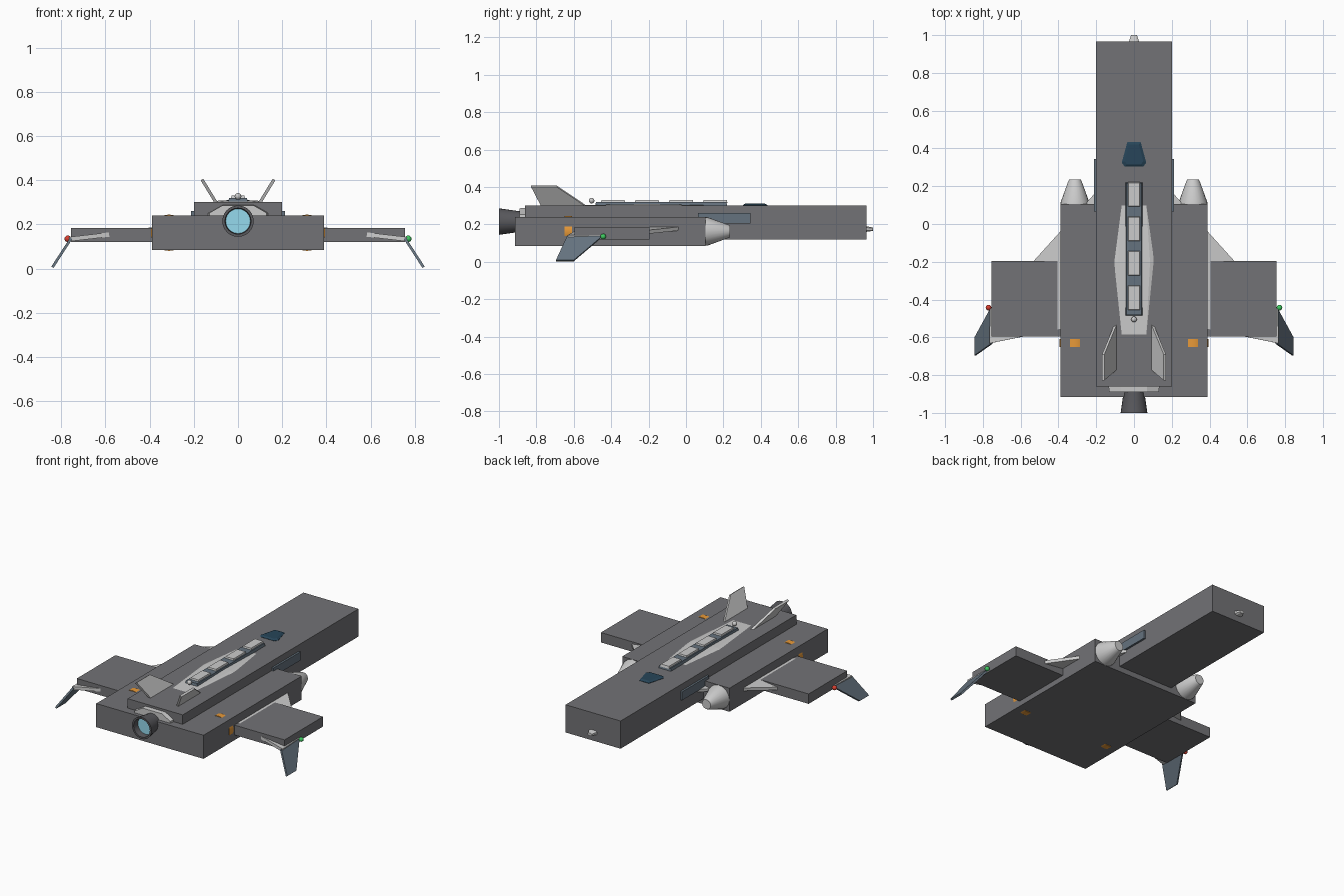
import bpy, bmesh, math
from mathutils import Vector

if "Cube" in bpy.data.objects:
    bpy.data.objects.remove(bpy.data.objects["Cube"])


def mat(name, r, g, b):
    m = bpy.data.materials.new(name)
    m.diffuse_color = (r, g, b, 1)
    m.use_nodes = True
    m.node_tree.nodes["Principled BSDF"].inputs["Base Color"].default_value = m.diffuse_color
    return m


DARK = mat("dark_grey", .17, .17, .18)
SLATE = mat("slate", .13, .17, .21)
GLASS = mat("glass", .02, .06, .1)
ORANGE = mat("orange", .8, .32, .04)
RED = mat("red", .7, .05, .03)
GREEN = mat("green", .05, .6, .12)
GLOW = mat("glow", .3, .7, .85)
METAL = mat("metal", .1, .1, .11)


def finish(bm, name, material=None, smooth=False):
    bmesh.ops.recalc_face_normals(bm, faces=bm.faces)
    me = bpy.data.meshes.new(name)
    bm.to_mesh(me)
    bm.free()
    ob = bpy.data.objects.new(name, me)
    bpy.context.collection.objects.link(ob)
    if material:
        me.materials.append(material)
    if smooth:
        bpy.ops.object.select_all(action='DESELECT')
        ob.select_set(True)
        bpy.context.view_layer.objects.active = ob
        bpy.ops.object.shade_smooth_by_angle(angle=math.radians(35))
    return ob


def loft(name, rings, material=None, smooth=False, cap=True):
    """Skin a list of equal-length point rings."""
    bm = bmesh.new()
    vs = [[bm.verts.new(p) for p in r] for r in rings]
    n = len(vs[0])
    for a, b in zip(vs, vs[1:]):
        for i in range(n):
            j = (i + 1) % n
            bm.faces.new((a[i], a[j], b[j], b[i]))
    if cap:
        bm.faces.new(vs[0])
        bm.faces.new(vs[-1])
    return finish(bm, name, material, smooth)


def box(name, x0, x1, y0, y1, z0, z1, material=None, inset=0):
    def ring(z, i):
        return [(x0 + i, y0 + i, z), (x1 - i, y0 + i, z), (x1 - i, y1 - i, z), (x0 + i, y1 - i, z)]
    return loft(name, [ring(z0, 0), ring(z1, inset)], material)


def lathe(name, x, z, profile, material=None, n=24, cap=True):
    """Revolve (y, radius) profile about an axis parallel to y."""
    rings = [[(x + r * math.cos(2 * math.pi * i / n), y, z + r * math.sin(2 * math.pi * i / n))
              for i in range(n)] for y, r in profile]
    return loft(name, rings, material, True, cap)


def plate(name, pts, thick, side, material=None):
    """Thin four-point panel, mirrored by side."""
    p = [Vector((x * side, y, z)) for x, y, z in pts]
    nrm = (p[2] - p[0]).cross(p[3] - p[1]).normalized() * thick / 2
    return loft(name, [[v - nrm for v in p], [v + nrm for v in p]], material)


def ball(name, loc, r, material=None):
    bm = bmesh.new()
    bmesh.ops.create_uvsphere(bm, u_segments=16, v_segments=10, radius=r)
    bmesh.ops.translate(bm, verts=bm.verts, vec=loc)
    return finish(bm, name, material, True)


# Main dark blocks: fuselage, engine deck, wings
box("fuselage_block", -.2, .2, -.86, .965, .12, .302, DARK)
box("engine_deck", -.39, .39, -.915, .105, .085, .24, DARK)
box("wing_block", -.755, .755, -.595, -.195, .12, .185, DARK)

# Faceted inner hull: shows at the spine, tail and nose tip
stations = [(-.89, .13, .07, .286, .13), (-.58, .18, .065, .3022, .125), (-.2, .195, .085, .309, .125),
            (.095, .19, .065, .3022, .125), (.5, .12, .05, .26, .13), (.965, .028, .014, .19, .16),
            (1, .015, .008, .183, .165)]
rings = []
for y, w, f, t, b in stations:
    u, l = t - .22 * (t - b), b + .22 * (t - b)
    rings.append([(x, y, z) for x, z in ((f, t), (w, u), (w, l), (f, b), (-f, b), (-w, l), (-w, u), (-f, t))])
loft("inner_hull", rings)

# Canopy
outline = [(-.05, .305), (.05, .305), (.065, .325), (.035, .435), (-.035, .435), (-.065, .325)]
loft("canopy", [[(x, y, .29) for x, y in outline],
                [(x, y, .304) for x, y in outline],
                [(x * .75, .36 + (y - .36) * .8, .311) for x, y in outline]], GLASS)

# Dorsal tray with four panels and beacon
box("dorsal_tray", -.046, .046, -.487, .222, .295, .32, SLATE, .006)
for i in range(4):
    y = -.39 + i * .182
    box(f"dorsal_panel_{i + 1}", -.033, .033, y - .066, y + .066, .315, .33, None, .004)
ball("beacon", (0, -.505, .327), .015)

# Main engine nozzle with glowing disc
lathe("main_nozzle", 0, .215, [(-.87, .055), (-.89, .055), (-1, .071), (-1, .059), (-.95, .055)], METAL, 24, False)
lathe("main_glow", 0, .215, [(-.96, .057), (-.955, .057)], GLOW)

for s, tag in ((1, "right"), (-1, "left")):
    # Nacelle with nose cone and orange band
    cx = .3125 * s
    lathe(f"nacelle_{tag}", cx, .1625, [(-.914, .0775), (.104, .0775)])
    lathe(f"nacelle_cone_{tag}", cx, .1625, [(.1, .077), (.115, .076), (.225, .036), (.235, .031)])
    lathe(f"nacelle_band_{tag}", cx, .1625, [(-.65, .082), (-.61, .082)], ORANGE, 32)
    # Side intake
    a, b = sorted((.17 * s, .213 * s))
    box(f"side_intake_{tag}", a, b, .065, .345, .204, .26, SLATE)
    # Thin swept wing with droop
    plate(f"wing_{tag}", [(.19, .18, .2), (.76, -.45, .133), (.765, -.632, .133), (.19, -.515, .2)], .02, s)
    # Drooping wingtip fin
    plate(f"wingtip_fin_{tag}", [(.755, -.445, .137), (.755, -.635, .137), (.84, -.695, .006), (.84, -.6, .006)],
          .012, s, SLATE)
    # Canted tail fin
    plate(f"tail_fin_{tag}", [(.095, -.525, .292), (.095, -.77, .292), (.163, -.828, .403), (.163, -.69, .403)],
          .014, s)
    # Navigation light
    ball(f"nav_light_{tag}", (.77 * s, -.443, .135), .015, GREEN if s > 0 else RED)
